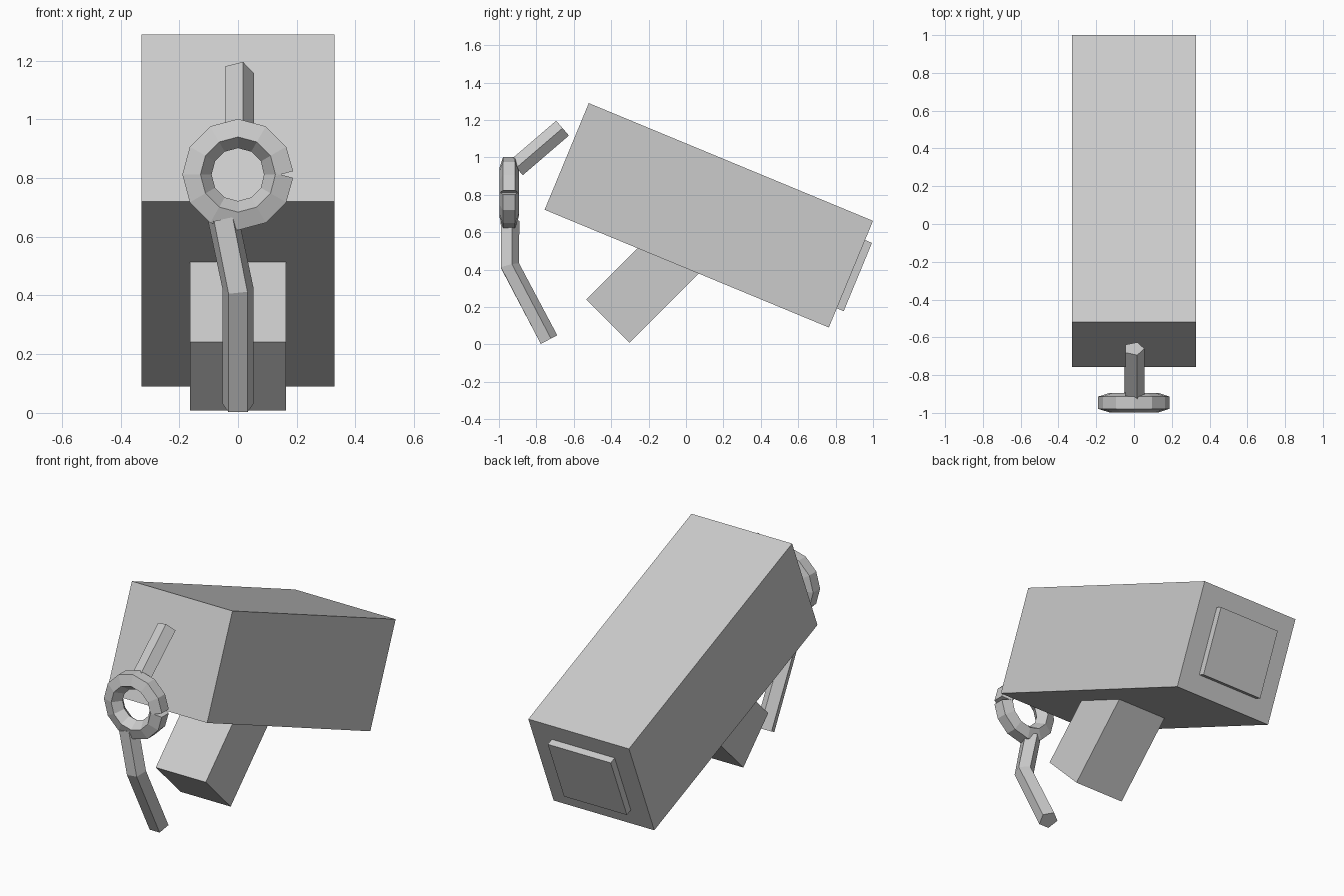
import bpy, bmesh, math
from mathutils import Vector, Matrix

if "Cube" in bpy.data.objects:
    bpy.data.objects.remove(bpy.data.objects["Cube"])

GREY = (0.6, 0.6, 0.6, 1)
grey = bpy.data.materials.new("plain_grey")
grey.use_nodes = True
grey.diffuse_color = GREY
grey.node_tree.nodes["Principled BSDF"].inputs["Base Color"].default_value = GREY


def finish(name, bm):
    bmesh.ops.recalc_face_normals(bm, faces=bm.faces)
    mesh = bpy.data.meshes.new(name)
    bm.to_mesh(mesh)
    bm.free()
    mesh.materials.append(grey)
    obj = bpy.data.objects.new(name, mesh)
    bpy.context.collection.objects.link(obj)


def box(name, size, centre, tilt, along=0):
    """Box tilted about x, shifted along its own long axis."""
    bm = bmesh.new()
    place = (Matrix.Translation(centre) @ Matrix.Rotation(math.radians(tilt), 4, "X")
             @ Matrix.Translation((0, along, 0)) @ Matrix.Diagonal((*size, 1)))
    bmesh.ops.create_cube(bm, size=1, matrix=place)
    finish(name, bm)


def rod(name, points, side, radius=0.055, sides=5):
    """Sweep a five-sided section along an open path."""
    bm = bmesh.new()
    pts = [Vector(p) for p in points]
    rings = []
    for i, p in enumerate(pts):
        steps = [(b - a).normalized() for a, b in zip(pts, pts[1:])][max(i - 1, 0):i + 1]
        t = sum(steps, Vector()).normalized()
        v = Vector(side)
        v = (v - t * v.dot(t)).normalized()
        u = v.cross(t)
        angles = [math.tau * k / sides for k in range(sides)]
        rings.append([bm.verts.new(p + radius * (math.cos(a) * u + math.sin(a) * v))
                      for a in angles])
    for a, b in zip(rings, rings[1:]):
        for k in range(sides):
            n = (k + 1) % sides
            bm.faces.new((a[k], a[n], b[n], b[k]))
    bm.faces.new(rings[0])
    bm.faces.new(rings[-1])
    finish(name, bm)


# Tilted body, end plate and grip
BODY = (0, 0.122, 0.69)
box("body", (0.656, 1.645, 0.617), BODY, -22.5)
box("end_plate", (0.41, 0.08, 0.395), BODY, -22.5, along=0.8225)
box("grip", (0.326, 0.6, 0.328), (0, -0.205, 0.337), 45)

# Open ring whose two ends meet at the left
segments = 12
turns = [-math.tau * i / segments for i in range(segments + 1)]
rod("ring", [(0.145 * math.cos(a), -0.946, 0.812 + 0.145 * math.sin(a)) for a in turns],
    (0, 1, 0))

# Rods above and below the ring
rod("upper_rod", [(0, -0.66, 1.156), (0, -0.907, 0.944)], (0, 0, 1))
rod("lower_rod", [(-0.05, -0.946, 0.66), (0, -0.946, 0.42), (0, -0.737, 0.023)], (1, 0, 0))
